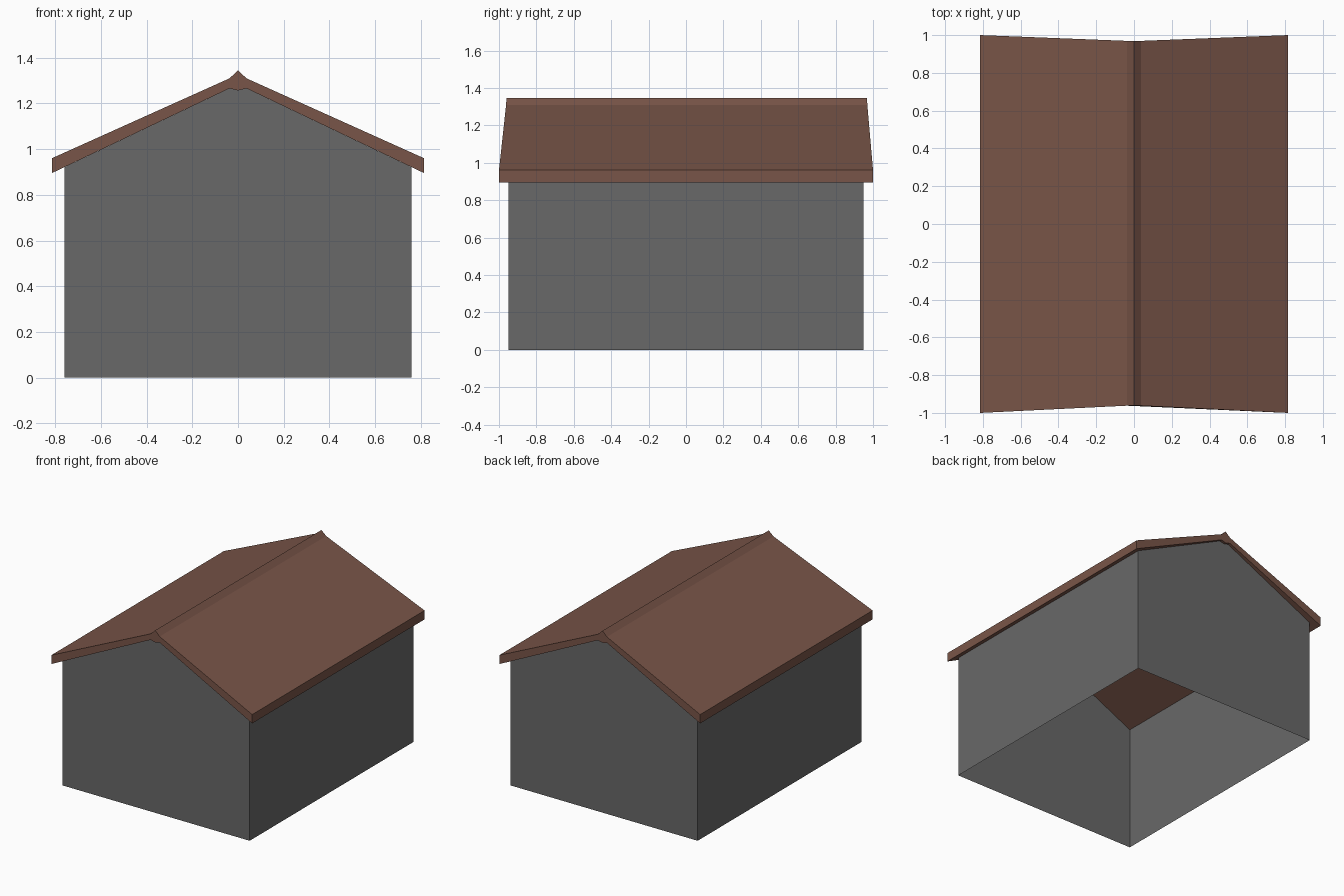
import bpy, bmesh

if "Cube" in bpy.data.objects:
    bpy.data.objects.remove(bpy.data.objects["Cube"], do_unlink=True)


def material(name, colour):
    mat = bpy.data.materials.new(name)
    mat.use_nodes = True
    mat.diffuse_color = (*colour, 1)
    bsdf = next(n for n in mat.node_tree.nodes if n.type == 'BSDF_PRINCIPLED')
    bsdf.inputs["Base Color"].default_value = (*colour, 1)
    bsdf.inputs["Roughness"].default_value = 0.9
    return mat


def extrude_profile(name, profile, front_y, back_y, mat, open_bottom=False):
    """Loft an xz outline between y limits, which may vary with x."""
    bm = bmesh.new()
    front = [bm.verts.new((x, front_y(x), z)) for x, z in profile]
    back = [bm.verts.new((x, back_y(x), z)) for x, z in profile]
    bm.faces.new(front)
    bm.faces.new(back[::-1])
    n = len(profile)
    for i in range(n):
        j = (i + 1) % n
        if open_bottom and profile[i][1] == profile[j][1] == 0:
            continue
        bm.faces.new((front[i], back[i], back[j], front[j]))
    bmesh.ops.recalc_face_normals(bm, faces=bm.faces)
    mesh = bpy.data.meshes.new(name)
    bm.to_mesh(mesh)
    bm.free()
    mesh.materials.append(mat)
    obj = bpy.data.objects.new(name, mesh)
    bpy.context.collection.objects.link(obj)
    return obj


def mirrored(half):
    """Complete a right-to-centre line with its mirror image."""
    return half + [(-x, z) for x, z in reversed(half) if x > 0]


grey = material("wall grey", (0.14, 0.14, 0.14))
brown = material("roof brown", (0.191, 0.091, 0.065))

EAVE_X, WALL_X, WALL_Y = 0.815, 0.76, 0.95

# Roof: slab with a raised ridge cap, eaves longer than the ridge
top = mirrored([(EAVE_X, 0.96), (0.037, 1.31), (0, 1.345)])
under = mirrored([(EAVE_X, 0.895), (0.037, 1.266), (0, 1.257)])
extrude_profile("roof", top + under[::-1],
                lambda x: -0.96 - 0.04 * abs(x) / EAVE_X,
                lambda x: 0.968 + 0.032 * abs(x) / EAVE_X, brown)

# Walls: thin gabled shell, open underneath, stopping at the roof underside
gable = mirrored([(WALL_X, 0), (WALL_X, 0.921), (0.037, 1.266), (0, 1.257)])
walls = extrude_profile("walls", gable, lambda x: -WALL_Y, lambda x: WALL_Y,
                        grey, open_bottom=True)

# Remove the ceiling faces so that the roof shows from inside
bm = bmesh.new()
bm.from_mesh(walls.data)
ceiling = [f for f in bm.faces if f.normal.z > 0.3]
bmesh.ops.delete(bm, geom=ceiling, context='FACES')
bm.to_mesh(walls.data)
bm.free()
